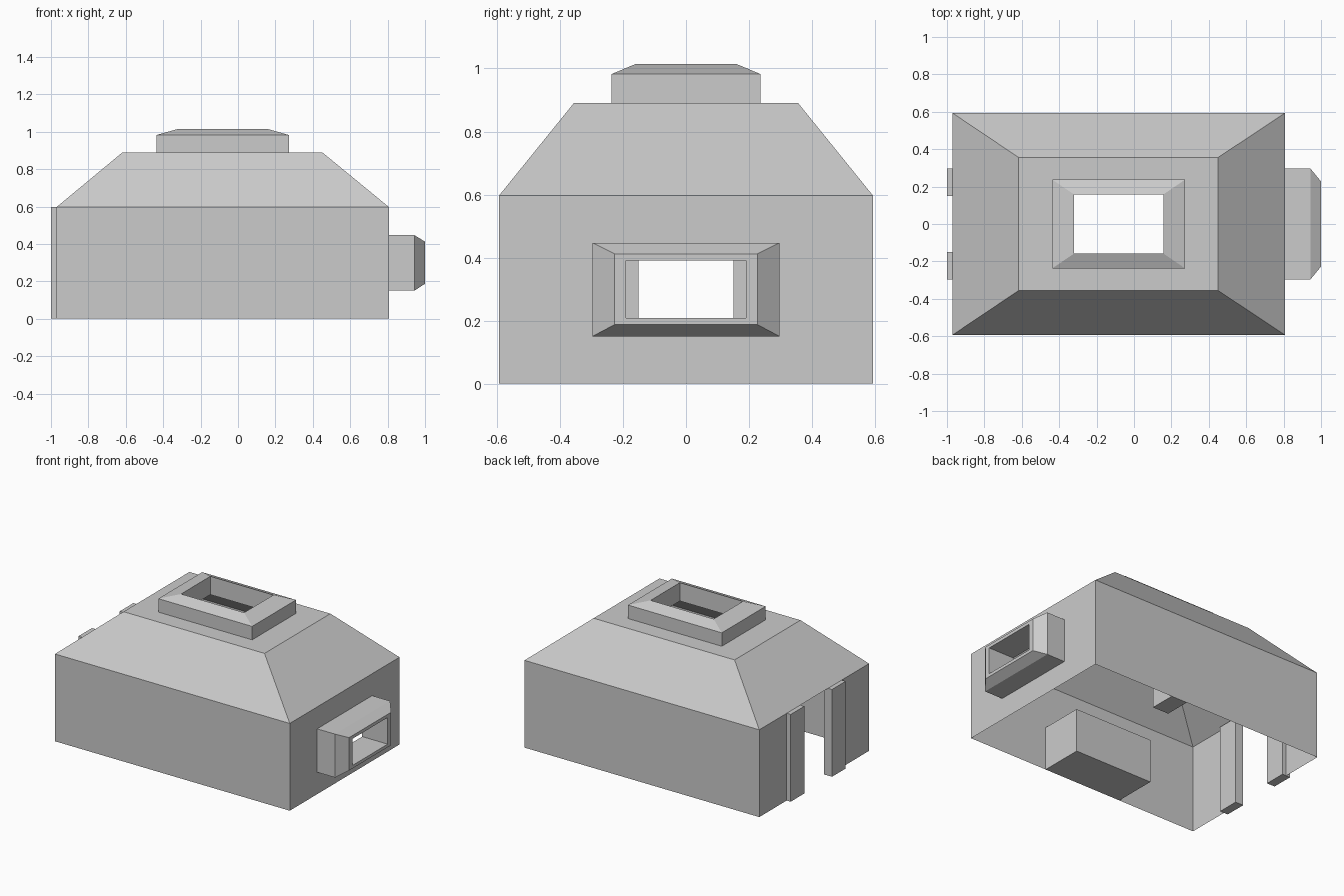
import bpy, bmesh

if "Cube" in bpy.data.objects:
    bpy.data.objects.remove(bpy.data.objects["Cube"])

# House extents
X0, X1, Y, EAVE, TOP = -0.97, 0.807, 0.593, 0.597, 0.89


def rect_z(x0, x1, y, z):
    """Level rectangle, counter-clockwise from above."""
    return [(x0, -y, z), (x1, -y, z), (x1, y, z), (x0, y, z)]


def rect_x(y, z0, z1, x):
    """Upright rectangle facing +x, counter-clockwise from outside."""
    return [(x, -y, z0), (x, y, z0), (x, y, z1), (x, -y, z1)]


def loft(bm, rings, skip=()):
    """Join successive rectangles with quads; skip holds (ring, side) gaps."""
    loops = [[bm.verts.new(p) for p in r] for r in rings]
    for k in range(len(loops) - 1):
        a, b = loops[k], loops[k + 1]
        for i in range(4):
            if (k, i) not in skip:
                j = (i + 1) % 4
                bm.faces.new((a[i], a[j], b[j], b[i]))


def finish(name, bm):
    bmesh.ops.remove_doubles(bm, verts=bm.verts, dist=1e-5)
    me = bpy.data.meshes.new(name)
    bm.to_mesh(me)
    bm.free()
    ob = bpy.data.objects.new(name, me)
    bpy.context.collection.objects.link(ob)
    return ob


def box(name, lo, hi):
    bm = bmesh.new()
    bmesh.ops.create_cube(bm, size=1)
    for v in bm.verts:
        v.co = [(l + h) / 2 + c * (h - l) for c, l, h in zip(v.co, lo, hi)]
    return finish(name, bm)


# Thin shell: walls, sloped roof, flat top with skylight hole, open floor
bm = bmesh.new()
loft(bm, [rect_z(X0, X1, Y, 0), rect_z(X0, X1, Y, EAVE),
          rect_z(-0.617, 0.45, 0.356, TOP), rect_z(-0.32, 0.157, 0.158, TOP)],
     skip={(0, 1), (0, 3)})
# window wall
loft(bm, [rect_x(Y, 0, EAVE, X1), rect_x(0.19, 0.208, 0.39, X1)])
# door wall, one panel on each side of the full-height doorway
for a, b in ((Y, 0.15), (-0.15, -Y)):
    bm.faces.new([bm.verts.new(p) for p in
                  ((X0, a, 0), (X0, b, 0), (X0, b, EAVE), (X0, a, EAVE))])
finish("house_shell", bm)

# Raised skylight frame with sloped rim
bm = bmesh.new()
loft(bm, [rect_z(-0.437, 0.273, 0.237, TOP), rect_z(-0.437, 0.273, 0.237, 0.982),
          rect_z(-0.32, 0.157, 0.158, 1.015), rect_z(-0.32, 0.157, 0.158, TOP)])
finish("skylight_frame", bm)

# Projecting window frame with chamfered front
bm = bmesh.new()
loft(bm, [rect_x(0.297, 0.15, 0.447, X1), rect_x(0.297, 0.15, 0.447, 0.943),
          rect_x(0.227, 0.187, 0.412, 1.0), rect_x(0.19, 0.208, 0.39, 1.0),
          rect_x(0.19, 0.208, 0.39, X1)])
finish("window_frame", bm)

# Door posts
for side, (a, b) in (("left", (0.15, 0.297)), ("right", (-0.297, -0.15))):
    box("door_post_" + side, (-1.0, a, 0), (-0.94, b, EAVE))

# Interior furniture against the long walls
box("bench", (-0.38, -Y, 0), (0.21, -0.297, 0.297))
box("cabinet", (0.075, 0.415, 0), (0.195, Y, 0.297))
